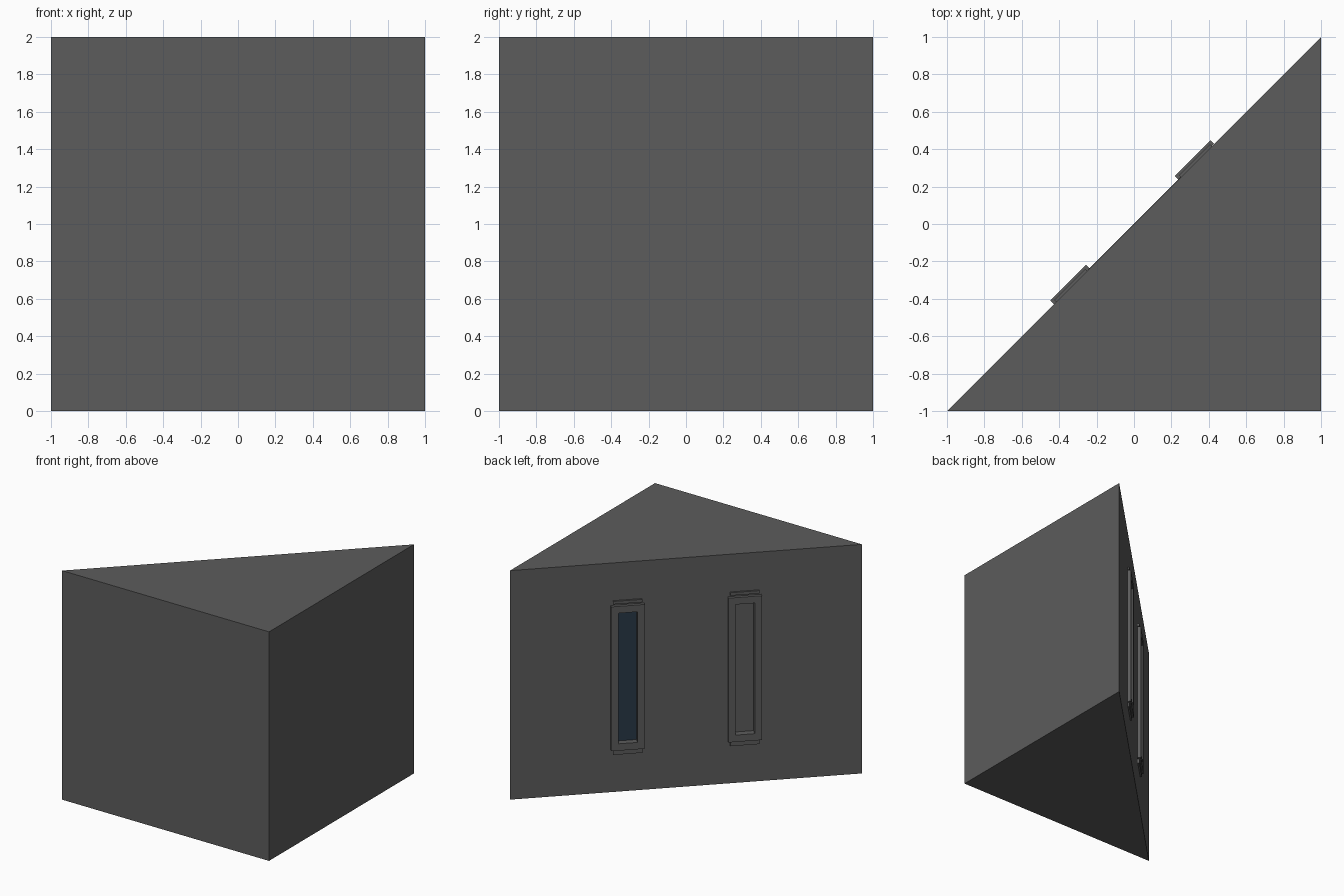
import bpy, bmesh, math
from mathutils import Matrix

if "Cube" in bpy.data.objects:
    bpy.data.objects.remove(bpy.data.objects["Cube"])


def material(name, rgb):
    m = bpy.data.materials.new(name)
    m.diffuse_color = (*rgb, 1)
    m.use_nodes = True
    m.node_tree.nodes["Principled BSDF"].inputs["Base Color"].default_value = m.diffuse_color
    return m


GREY = material("dark_grey_wall", (0.107, 0.107, 0.107))
GLASS = material("dark_blue_glass", (0.022, 0.040, 0.065))
TURN = Matrix.Rotation(math.radians(45), 4, 'Z')  # local x along the slanted wall, local y outward


def finish(name, bm, mat):
    bmesh.ops.recalc_face_normals(bm, faces=bm.faces)
    me = bpy.data.meshes.new(name)
    bm.to_mesh(me)
    bm.free()
    me.materials.append(mat)
    ob = bpy.data.objects.new(name, me)
    bpy.context.collection.objects.link(ob)
    return ob


def add_box(bm, u0, u1, v0, v1, z0, z1):
    size = Matrix.Diagonal((u1 - u0, v1 - v0, z1 - z0, 1))
    move = Matrix.Translation(((u0 + u1) / 2, (v0 + v1) / 2, (z0 + z1) / 2))
    bmesh.ops.create_cube(bm, size=1, matrix=TURN @ move @ size)


# Triangular wall block
bm = bmesh.new()
base = bm.faces.new([bm.verts.new(p) for p in ((-1, -1, 0), (1, -1, 0), (1, 1, 0))])
ext = bmesh.ops.extrude_face_region(bm, geom=[base], use_keep_orig=True)
bmesh.ops.translate(bm, vec=(0, 0, 2), verts=[g for g in ext["geom"] if isinstance(g, bmesh.types.BMVert)])
block = finish("wall_block", bm, GREY)

HW, IW = 0.135, 0.077          # half widths of frame and opening
Z0, Z1, I0, I1 = 0.37, 1.63, 0.43, 1.57
OUT, DEEP = 0.028, -0.03       # frame projection and pane recess

for side, c in (("left", 0.471), ("right", -0.471)):
    # Recess cut into the wall
    bm = bmesh.new()
    add_box(bm, c - IW, c + IW, DEEP, 0.1, I0, I1)
    cutter = finish(side + "_recess_cutter", bm, GREY)
    cutter.hide_render = True
    cutter.hide_viewport = True
    mod = block.modifiers.new(side + "_recess", 'BOOLEAN')
    mod.operation = 'DIFFERENCE'
    mod.solver = 'EXACT'
    mod.object = cutter

    # Frame: one front face inset and pushed through into a ring
    bm = bmesh.new()
    rings = []
    for v in (0, OUT):
        for h, a, b in ((HW, Z0, Z1), (IW, I0, I1)):
            rings.append([bm.verts.new(TURN @ Matrix.Translation((c + x, v, z)).translation)
                          for x, z in ((-h, a), (h, a), (h, b), (-h, b))])
    back_out, back_in, front_out, front_in = rings
    for r, s in ((back_out, front_out), (front_out, front_in), (front_in, back_in), (back_in, back_out)):
        for i in range(4):
            j = (i + 1) % 4
            bm.faces.new((r[i], r[j], s[j], s[i]))
    finish(side + "_window_frame", bm, GREY)

    # Thin lintel and sill strips
    for name, a, b in (("lintel", 1.645, 1.67), ("sill", 0.33, 0.37)):
        bm = bmesh.new()
        add_box(bm, c - 0.117, c + 0.117, -0.005, 0.015, a, b)
        finish(side + "_window_" + name, bm, GREY)

# Glass pane, only in the left window
bm = bmesh.new()
add_box(bm, 0.471 - IW, 0.471 + IW, DEEP - 0.003, DEEP + 0.003, I0, I1)
finish("left_window_glass", bm, GLASS)
